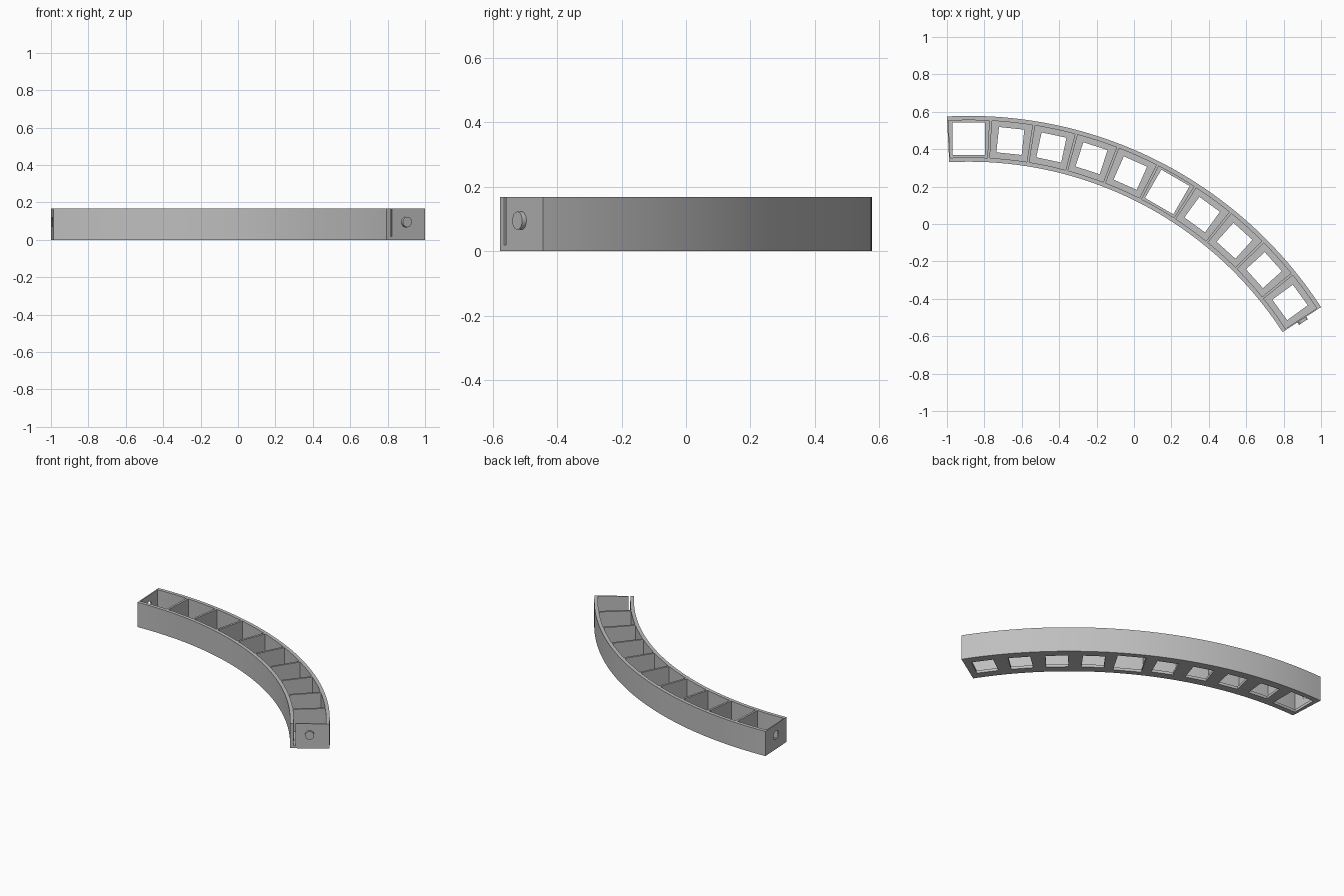
import bpy, bmesh
from math import radians, cos, sin
from mathutils import Matrix

old = bpy.data.objects.get("Cube")
if old:
    bpy.data.objects.remove(old, do_unlink=True)

# Overall dimensions of the 60 degree curved tray
CX, CY = -0.883, -1.667
R_IN, R_OUT, HEIGHT = 2.0, 2.245, 0.168
R_MID = (R_IN + R_OUT) / 2
WALL, FLOOR = 0.023, 0.018
START, STEP, CELLS = 33, 6, 10
END = START + STEP * CELLS
DIVIDER = 0.19          # half divider thickness, in degrees
CONNECTOR_Z = 0.095

grey = bpy.data.materials.new("light grey plastic")
grey.use_nodes = True
grey.diffuse_color = (0.52, 0.52, 0.52, 1)
grey.node_tree.nodes["Principled BSDF"].inputs["Base Color"].default_value = grey.diffuse_color


def finish(bm, name):
    bmesh.ops.recalc_face_normals(bm, faces=bm.faces)
    mesh = bpy.data.meshes.new(name)
    bm.to_mesh(mesh)
    bm.free()
    mesh.materials.append(grey)
    obj = bpy.data.objects.new(name, mesh)
    bpy.context.collection.objects.link(obj)
    return obj


def arc_solid(bm, r0, r1, a0, a1, z0, z1, steps):
    """Sweep a rectangular section around the arc centre."""
    rings = []
    for i in range(steps + 1):
        a = radians(a0 + (a1 - a0) * i / steps)
        rings.append([bm.verts.new((CX + r * cos(a), CY + r * sin(a), z))
                      for r, z in ((r0, z0), (r1, z0), (r1, z1), (r0, z1))])
    for p, q in zip(rings, rings[1:]):
        for k in range(4):
            n = (k + 1) % 4
            bm.faces.new((p[k], p[n], q[n], q[k]))
    bm.faces.new(rings[0])
    bm.faces.new(rings[-1][::-1])


def frame(angle, z):
    """Local axes on the tray centreline: x radial, y along the arc."""
    a = radians(angle)
    spot = (CX + R_MID * cos(a), CY + R_MID * sin(a), z)
    return Matrix.Translation(spot) @ Matrix.Rotation(a, 4, 'Z')


def connector(bm, angle, radius, depth, shift):
    place = frame(angle, CONNECTOR_Z) @ Matrix.Translation((0, shift, 0))
    bmesh.ops.create_cone(bm, cap_ends=True, segments=32, radius1=radius, radius2=radius,
                          depth=depth, matrix=place @ Matrix.Rotation(radians(90), 4, 'X'))


def cut(target, bm, name):
    cutter = finish(bm, name)
    cutter.hide_render = True
    mod = target.modifiers.new(name, 'BOOLEAN')
    mod.operation, mod.solver, mod.object = 'DIFFERENCE', 'EXACT', cutter
    bpy.context.view_layer.objects.active = target
    bpy.ops.object.modifier_apply(modifier=name)
    bpy.data.objects.remove(cutter, do_unlink=True)


# Solid curved bar
bm = bmesh.new()
arc_solid(bm, R_IN, R_OUT, START, END, 0, HEIGHT, 60)
tray = finish(bm, "curved_tray")

# Open compartments, leaving walls, dividers and floor
bm = bmesh.new()
for i in range(CELLS):
    a = START + i * STEP
    arc_solid(bm, R_IN + WALL, R_OUT - WALL, a + DIVIDER, a + STEP - DIVIDER,
              FLOOR, HEIGHT + 0.1, 6)
cut(tray, bm, "compartments")

# Floor windows; the first cell and the middle one are larger
bm = bmesh.new()
for i in range(CELLS):
    size = 0.175 if i in (4, CELLS - 1) else 0.136
    m = frame(START + (i + 0.5) * STEP, 0) @ Matrix.Diagonal((size, size, 0.1, 1))
    bmesh.ops.create_cube(bm, size=1, matrix=m)
cut(tray, bm, "floor_windows")

# Slit in the end wall beside the inner wall
bm = bmesh.new()
arc_solid(bm, R_IN + WALL + 0.001, R_IN + WALL + 0.011, START - 1, START + 1,
          FLOOR + 0.001, HEIGHT + 0.1, 2)
cut(tray, bm, "end_slit")

# Socket hole through the opposite end wall
bm = bmesh.new()
connector(bm, END, 0.03, 0.06, 0)
cut(tray, bm, "socket_hole")

# Round peg that fits the socket of the next tray
bm = bmesh.new()
connector(bm, START, 0.028, 0.02, -0.006)
peg = finish(bm, "connector_peg")

bpy.ops.object.select_all(action='DESELECT')
for obj in (tray, peg):
    obj.select_set(True)
bpy.context.view_layer.objects.active = tray
bpy.ops.object.shade_smooth_by_angle(angle=radians(30))
